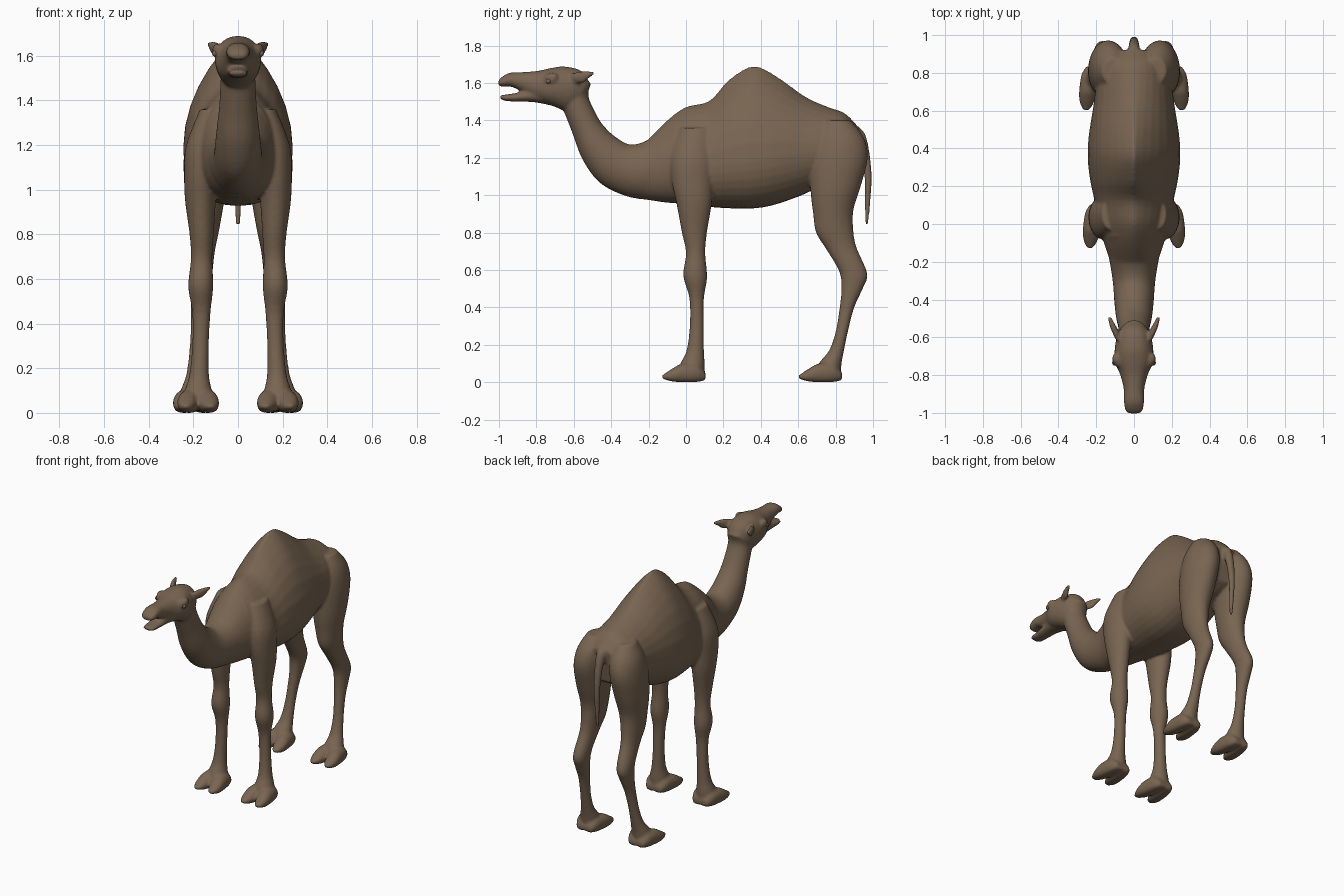
import bpy, bmesh, math
from mathutils import Vector

coat = bpy.data.materials.new("brown_coat")
coat.diffuse_color = (0.19, 0.13, 0.083, 1)
bm = bmesh.new()


def spow(v, p):
    return math.copysign(abs(v) ** p, v)


def catmull(a, b, c, d, t):
    return [0.5 * (2 * q + (r - p) * t + (2 * p - 5 * q + 4 * r - s) * t * t
                   + (3 * q - p - 3 * r + s) * t ** 3) for p, q, r, s in zip(a, b, c, d)]


def loft(stations, side=1, up=1.0, low=1.0, mid=0.5, sub=4, n=32):
    """Skin rings given as (y,z of one edge, y,z of other edge, centre x, half width[, up, mid])."""
    st = [tuple(s) + ((up, mid) if len(s) == 6 else ()) for s in stations]
    st = [st[0]] + st + [st[-1]]
    path = []
    for i in range(1, len(st) - 2):
        path += [catmull(*st[i - 1:i + 3], k / sub) for k in range(sub)]
    path.append(st[-1])
    rings = []
    for ya, za, yb, zb, cx, w, p, m in path:
        a, b = Vector((0, ya, za)), Vector((0, yb, zb))
        c = b.lerp(a, m)
        ring = []
        for k in range(n):
            t = 2 * math.pi * k / n
            s = math.sin(t)
            v = c + ((a - c) * s if s >= 0 else (b - c) * -s)
            v.x = side * (cx + w * spow(math.cos(t), p if s >= 0 else low))
            ring.append(bm.verts.new(v))
        rings.append(ring)
    faces = [bm.faces.new((r[k], r[(k + 1) % n], q[(k + 1) % n], q[k]))
             for r, q in zip(rings, rings[1:]) for k in range(n)]
    faces += [bm.faces.new(rings[0]), bm.faces.new(rings[-1])]
    bmesh.ops.recalc_face_normals(bm, faces=faces)


# torso with hump
loft([(-.2, 1.30, -.23, .98, 0, .12, 1, .5),
      (-.1, 1.40, -.12, .962, 0, .155, 1.2, .45),
      (0, 1.472, 0, .952, 0, .19, 1.4, .4),
      (.126, 1.505, .126, .937, 0, .21, 1.4, .38),
      (.23, 1.618, .23, .93, 0, .232, 1.7, .35),
      (.356, 1.69, .34, .928, 0, .245, 1.8, .33),
      (.473, 1.644, .46, .945, 0, .24, 1.7, .36),
      (.633, 1.53, .62, 1.0, 0, .215, 1.4, .42),
      (.75, 1.475, .72, 1.05, 0, .2, 1.2, .45),
      (.85, 1.437, .82, 1.08, 0, .175, 1.1, .5),
      (.925, 1.36, .89, 1.12, 0, .11, 1, .5)], low=.85)
# neck
loft([(-.505, 1.60, -.69, 1.50, 0, .075),
      (-.522, 1.53, -.657, 1.455, 0, .078),
      (-.473, 1.42, -.607, 1.33, 0, .084),
      (-.43, 1.36, -.553, 1.19, 0, .095),
      (-.37, 1.307, -.4625, 1.067, 0, .104),
      (-.29, 1.27, -.33, .998, 0, .112),
      (-.18, 1.31, -.21, .975, 0, .13),
      (-.06, 1.42, -.08, .965, 0, .16)])
# head and upper muzzle
loft([(-.515, 1.60, -.61, 1.46, 0, .07),
      (-.56, 1.665, -.655, 1.455, 0, .093),
      (-.65, 1.688, -.70, 1.472, 0, .103),
      (-.72, 1.68, -.75, 1.49, 0, .1),
      (-.79, 1.665, -.80, 1.51, 0, .074),
      (-.87, 1.658, -.87, 1.55, 0, .055),
      (-.94, 1.655, -.935, 1.58, 0, .054),
      (-.985, 1.632, -.985, 1.58, 0, .047),
      (-1.003, 1.612, -1.003, 1.588, 0, .03)], up=.9, low=.8)
# lower jaw
loft([(-.70, 1.58, -.70, 1.475, 0, .07), (-.81, 1.57, -.81, 1.497, 0, .055),
      (-.9, 1.548, -.9, 1.5, 0, .046), (-.97, 1.537, -.97, 1.505, 0, .042),
      (-.993, 1.535, -.993, 1.516, 0, .025)], up=.8, low=.9)
# tail
loft([(.90, 1.38, .86, 1.3, 0, .035), (.957, 1.33, .91, 1.28, 0, .03),
      (.985, 1.2, .94, 1.19, 0, .025), (.993, 1.08, .955, 1.08, 0, .02),
      (.985, .95, .955, .95, 0, .016), (.975, .845, .958, .845, 0, .01)])

for side in (-1, 1):
    # front leg
    loft([(-.03, 1.36, .13, 1.36, .12, .05), (-.08, 1.2, .15, 1.2, .15, .082),
          (-.075, 1.07, .145, 1.07, .165, .076), (-.05, .95, .137, .95, .168, .069),
          (-.022, .8, .112, .8, .163, .054), (.0, .69, .103, .69, .163, .048),
          (-.015, .57, .113, .56, .167, .056), (.018, .45, .096, .45, .164, .041),
          (.02, .3, .095, .3, .168, .037), (.003, .17, .096, .17, .174, .044),
          (-.03, .1, .1, .1, .178, .06), (-.05, .03, .1, .03, .178, .065)], side)
    # hind leg
    loft([(.74, 1.4, .88, 1.4, .11, .06), (.69, 1.3, .95, 1.31, .125, .095),
          (.665, 1.18, .972, 1.2, .138, .103), (.665, 1.03, .935, 1.05, .145, .097),
          (.68, .9, .895, .92, .148, .08), (.695, .8, .895, .81, .152, .065),
          (.75, .71, .912, .72, .157, .052), (.82, .59, .97, .58, .166, .048),
          (.83, .49, .945, .5, .17, .042), (.82, .39, .9, .4, .176, .035),
          (.8, .27, .868, .28, .184, .034), (.765, .17, .845, .17, .19, .042),
          (.71, .1, .832, .1, .196, .06), (.69, .03, .825, .03, .198, .065)], side)
    # two-toed feet
    for dx, dy in ((0, 0), (.02, .73)):
        for t in (-1, 1):
            c = .178 + dx
            loft([(.105 + dy, .05, .105 + dy, .012, c + t * .025, .03),
                  (.06 + dy, .1, .06 + dy, .002, c + t * .035, .045),
                  (-.02 + dy, .1, -.02 + dy, 0, c + t * .044, .048),
                  (-.07 + dy, .075, -.07 + dy, .004, c + t * .05, .042),
                  (-.105 + dy, .052, -.105 + dy, .012, c + t * .053, .03),
                  (-.128 + dy, .038, -.128 + dy, .02, c + t * .055, .014)], side, low=.6)
    # ear
    loft([(-.615, 1.65, -.6, 1.6, .08, .02), (-.56, 1.664, -.55, 1.6, .105, .018),
          (-.52, 1.664, -.52, 1.625, .12, .014), (-.49, 1.662, -.49, 1.645, .129, .009)], side)
    # brow and eye bumps
    loft([(-.69, 1.65, -.69, 1.61, .09, .02), (-.72, 1.655, -.72, 1.59, .092, .024),
          (-.755, 1.64, -.755, 1.6, .08, .018)], side)

me = bpy.data.meshes.new("camel_body")
bm.to_mesh(me)
bm.free()
body = bpy.data.objects.new("camel_body", me)
bpy.context.collection.objects.link(body)
me.materials.append(coat)

# fuse the parts into one smooth skin
rem = body.modifiers.new("fuse", 'REMESH')
rem.mode, rem.voxel_size, rem.use_smooth_shade = 'VOXEL', 0.009, True
smo = body.modifiers.new("soften", 'SMOOTH')
smo.factor, smo.iterations = 0.5, 5

# eyes
for side in (-1, 1):
    bpy.ops.mesh.primitive_uv_sphere_add(segments=20, ring_count=12, radius=.014,
                                         location=(side * .102, -.735, 1.61))
    eye = bpy.context.object
    eye.name = "eye"
    eye.data.materials.append(coat)
    bpy.ops.object.shade_smooth()
